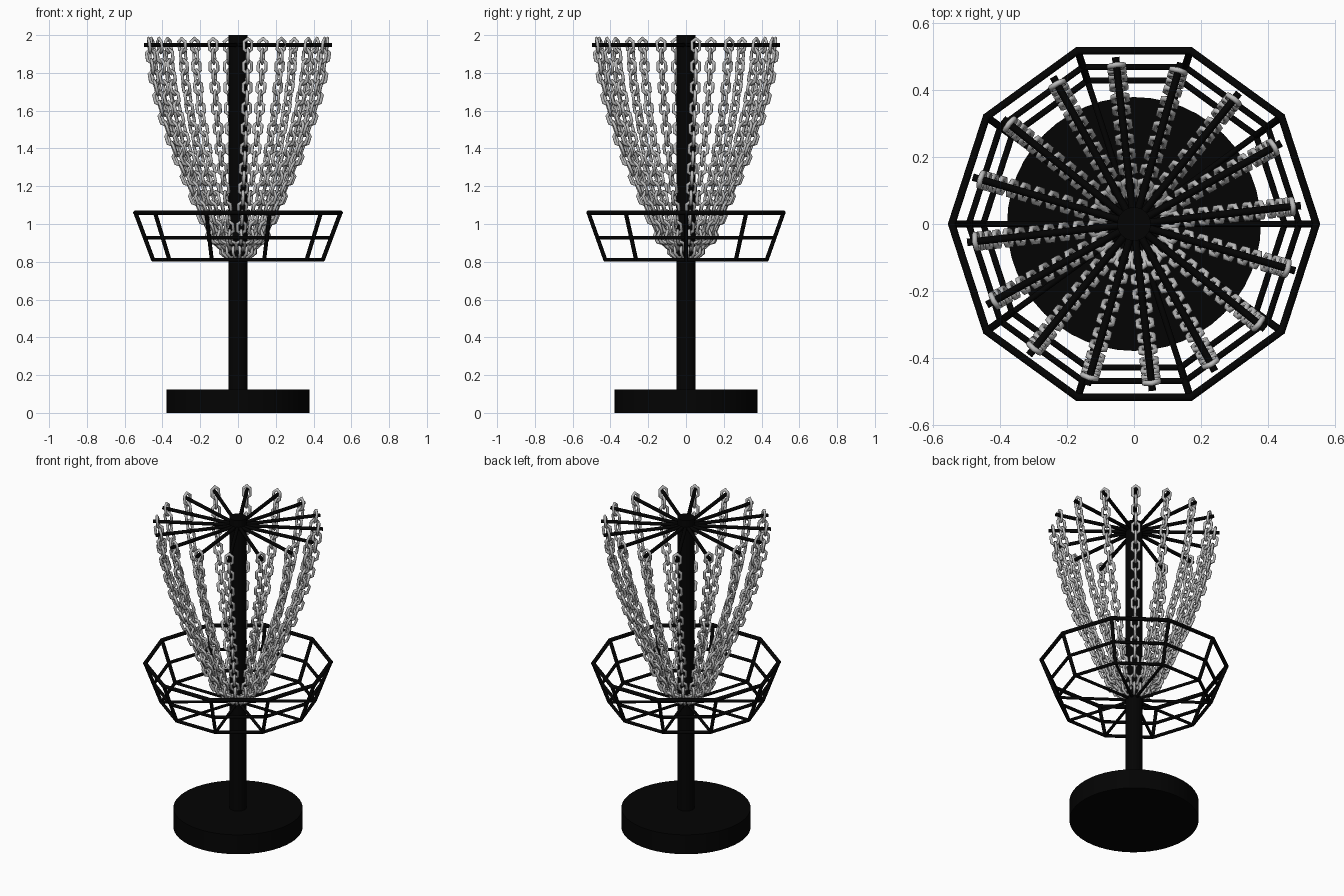
import bpy, bmesh, math
from mathutils import Vector, Matrix

if "Cube" in bpy.data.objects:
    bpy.data.objects.remove(bpy.data.objects["Cube"])


def material(name, v):
    m = bpy.data.materials.new(name)
    m.diffuse_color = (v, v, v, 1)
    m.use_nodes = True
    m.node_tree.nodes["Principled BSDF"].inputs["Base Color"].default_value = m.diffuse_color
    return m


BLACK = material("black_metal", 0.001)
STEEL = material("chain_steel", 0.5)


def finish(name, bm, mat):
    bmesh.ops.recalc_face_normals(bm, faces=bm.faces)
    me = bpy.data.meshes.new(name)
    bm.to_mesh(me)
    bm.free()
    me.materials.append(mat)
    ob = bpy.data.objects.new(name, me)
    bpy.context.collection.objects.link(ob)
    return ob


def smooth(ob, angle=50):
    bpy.ops.object.select_all(action='DESELECT')
    ob.select_set(True)
    bpy.context.view_layer.objects.active = ob
    bpy.ops.object.shade_smooth_by_angle(angle=math.radians(angle))


def rod(bm, a, b, r, sides=8):
    a, b = Vector(a), Vector(b)
    d = b - a
    mat = Matrix.Translation((a + b) / 2) @ d.to_track_quat('Z', 'Y').to_matrix().to_4x4()
    bmesh.ops.create_cone(bm, cap_ends=True, segments=sides, radius1=r, radius2=r,
                          depth=d.length, matrix=mat)


def loop_tube(bm, pts, normal, r, sides=8):
    """Mitred wire along a closed planar path."""
    n, rings = len(pts), []
    normal = Vector(normal).normalized()
    for i, p in enumerate(pts):
        t0 = (p - pts[i - 1]).normalized()
        t1 = (pts[(i + 1) % n] - p).normalized()
        t = (t0 + t1).normalized()
        out = t.cross(normal) / max(0.3, t.dot(t1))
        ring = []
        for k in range(sides):
            a = 2 * math.pi * (k + 0.5) / sides
            ring.append(bm.verts.new(p + out * r * math.cos(a) + normal * r * math.sin(a)))
        rings.append(ring)
    for i in range(n):
        A, B = rings[i], rings[(i + 1) % n]
        for k in range(sides):
            j = (k + 1) % sides
            bm.faces.new((A[k], A[j], B[j], B[k]))


def polar(r, deg, z):
    a = math.radians(deg)
    return Vector((r * math.cos(a), r * math.sin(a), z))


# Base and pole
bm = bmesh.new()
rod(bm, (0, 0, 0), (0, 0, 0.125), 0.378, 48)
smooth(finish("base", bm, BLACK))
bm = bmesh.new()
rod(bm, (0, 0, 0.1), (0, 0, 2.0), 0.05, 32)
smooth(finish("pole", bm, BLACK))

# Ten-sided basket rings
LEVELS = [("basket_bottom_ring", 0.449, 0.81, 0.010),
          ("basket_middle_ring", 0.492, 0.928, 0.010),
          ("basket_top_ring", 0.543, 1.06, 0.012)]
for name, r, z, w in LEVELS:
    bm = bmesh.new()
    loop_tube(bm, [polar(r, 36 * i, z) for i in range(10)], (0, 0, 1), w)
    smooth(finish(name, bm, BLACK))

# Basket uprights and floor spokes
up, floor = bmesh.new(), bmesh.new()
for i in range(10):
    low = polar(0.449, 36 * i, 0.81)
    rod(up, low, polar(0.543, 36 * i, 1.06), 0.011)
    rod(floor, (0, 0, 0.81), low, 0.009)
smooth(finish("basket_uprights", up, BLACK))
smooth(finish("basket_floor_spokes", floor, BLACK))

# Chain support spokes
SPOKES, OFFSET = 16, 6.3
bm = bmesh.new()
for i in range(SPOKES):
    rod(bm, (0, 0, 1.948), polar(0.5, OFFSET + i * 360 / SPOKES, 1.948), 0.011)
smooth(finish("chain_support_spokes", bm, BLACK))

# Hanging profile of one chain (radius, height)
PROFILE = [(0.472, 1.945), (0.448, 1.77), (0.408, 1.6), (0.342, 1.4), (0.258, 1.2),
           (0.173, 1.0), (0.127, 0.9), (0.065, 0.85)]


def along(s):
    for (r0, z0), (r1, z1) in zip(PROFILE, PROFILE[1:]):
        d = math.hypot(r1 - r0, z1 - z0)
        if s <= d:
            return Vector((r0 + (r1 - r0) * s / d, 0, z0 + (z1 - z0) * s / d))
        s -= d
    return Vector((PROFILE[-1][0], 0, PROFILE[-1][1]))


total = sum(math.dist(a, b) for a, b in zip(PROFILE, PROFILE[1:]))
count = round(total / 0.057)
step = total / count

# One chain of alternating six-sided links, shared by every spoke
bm = bmesh.new()
for i in range(count + 1):
    c = along(i * step)
    t = (along(min(total, (i + 0.5) * step)) - along(max(0, (i - 0.5) * step))).normalized()
    tangent = Vector((0, 1, 0))
    side = tangent if i % 2 == 0 else t.cross(tangent)
    shape = [(0.037, 0), (0.02, 0.021), (-0.02, 0.021),
             (-0.037, 0), (-0.02, -0.021), (0.02, -0.021)]
    loop_tube(bm, [c + t * u + side * v for u, v in shape], t.cross(side), 0.0085, 6)
chain = finish("chain_1", bm, STEEL)
smooth(chain, 75)
for i in range(SPOKES):
    ob = chain
    if i:
        ob = bpy.data.objects.new(f"chain_{i + 1}", chain.data)
        bpy.context.collection.objects.link(ob)
    ob.rotation_euler.z = math.radians(OFFSET + i * 360 / SPOKES)
